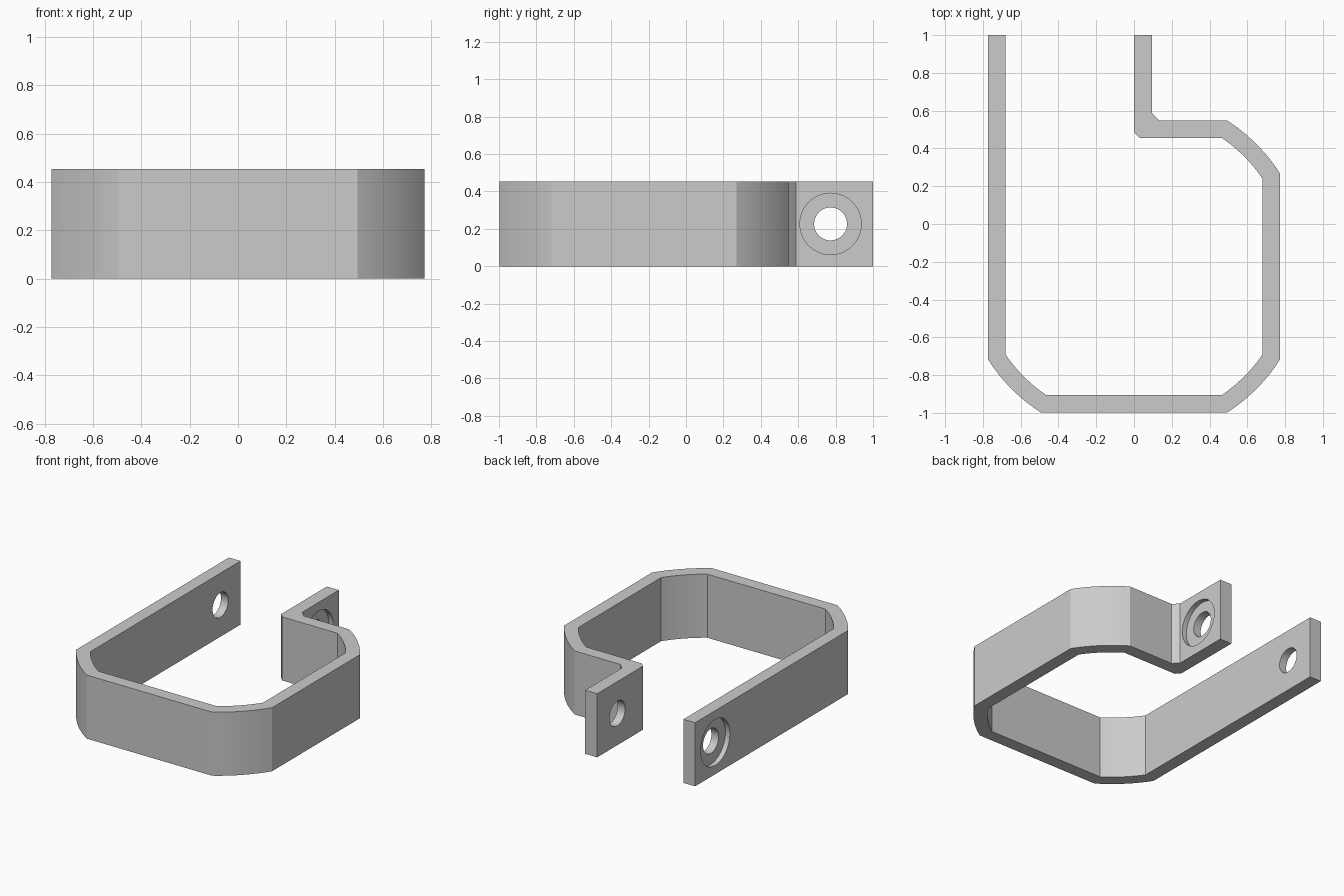
import bpy, bmesh, math
from mathutils import Matrix

if "Cube" in bpy.data.objects:
    bpy.data.objects.remove(bpy.data.objects["Cube"], do_unlink=True)

HEIGHT, BOX_Y = 0.453, -0.225      # strap width, centre of the loop
OUT, INN = 0.772, 0.680            # half sizes of the loop, outside and inside
HOLE_Y, HOLE_Z = 0.773, HEIGHT / 2

steel = bpy.data.materials.new("grey steel")
steel.use_nodes = True
colour = (0.6, 0.6, 0.6, 1)
steel.diffuse_color = colour
steel.node_tree.nodes["Principled BSDF"].inputs["Base Color"].default_value = colour


def new_object(name, bm):
    mesh = bpy.data.meshes.new(name)
    bm.to_mesh(mesh)
    bm.free()
    obj = bpy.data.objects.new(name, mesh)
    bpy.context.collection.objects.link(obj)
    return obj


def corner(half, radius, quadrant, steps=12):
    """Arc of the big circle where it trims one corner of the square loop."""
    a = math.acos(half / radius)
    start = quadrant * math.pi / 2
    sweep = math.pi / 2 - 2 * a
    return [(radius * math.cos(start + a + sweep * i / steps),
             BOX_Y + radius * math.sin(start + a + sweep * i / steps))
            for i in range(steps + 1)]


# Strap outline: outside run clockwise from the long arm, then back along the inside
r_out, r_in = math.hypot(OUT, 0.494), math.hypot(INN, 0.466)
outside = [(-OUT, 1)]
for q in (2, 3, 0):
    outside += corner(OUT, r_out, q)
outside += [(0.135, BOX_Y + OUT), (0.095, 0.588), (0.095, 1)]
inside = [(-INN, 1)]
for q in (2, 3, 0):
    inside += corner(INN, r_in, q)
inside += [(0.03, BOX_Y + INN), (0, 0.485), (0, 1)]

bm = bmesh.new()
face = bm.faces.new([bm.verts.new((x, y, 0)) for x, y in outside + inside[::-1]])
top = bmesh.ops.extrude_face_region(bm, geom=[face])["geom"]
bmesh.ops.translate(bm, vec=(0, 0, HEIGHT),
                    verts=[v for v in top if isinstance(v, bmesh.types.BMVert)])
bmesh.ops.recalc_face_normals(bm, faces=bm.faces)
clamp = new_object("clamp_strap", bm)
clamp.data.materials.append(steel)


def drill(name, x, radius, depth):
    """Cut a round hole along x, centred on x."""
    bm = bmesh.new()
    bmesh.ops.create_cone(bm, cap_ends=True, segments=64, radius1=radius,
                          radius2=radius, depth=depth)
    bmesh.ops.transform(bm, verts=bm.verts, matrix=Matrix.Translation(
        (x, HOLE_Y, HOLE_Z)) @ Matrix.Rotation(math.pi / 2, 4, 'Y'))
    cutter = new_object(name, bm)
    cutter.data.materials.append(steel)
    cutter.hide_render = True
    mod = clamp.modifiers.new(name, 'BOOLEAN')
    mod.operation, mod.solver, mod.object = 'DIFFERENCE', 'EXACT', cutter
    bpy.ops.object.modifier_apply(modifier=name)
    bpy.data.objects.remove(cutter, do_unlink=True)


bpy.ops.object.select_all(action='DESELECT')
clamp.select_set(True)
bpy.context.view_layer.objects.active = clamp

# Bolt holes with a counterbore on the +x face of the tab and the -x face of the arm
for part, middle, seat in (("tab", 0.0475, 0.095), ("arm", -0.726, -OUT)):
    drill(part + "_bolt_hole", middle, 0.088, 0.3)
    drill(part + "_counterbore", seat, 0.164, 0.07)

bpy.ops.object.shade_smooth_by_angle(angle=math.radians(20))
